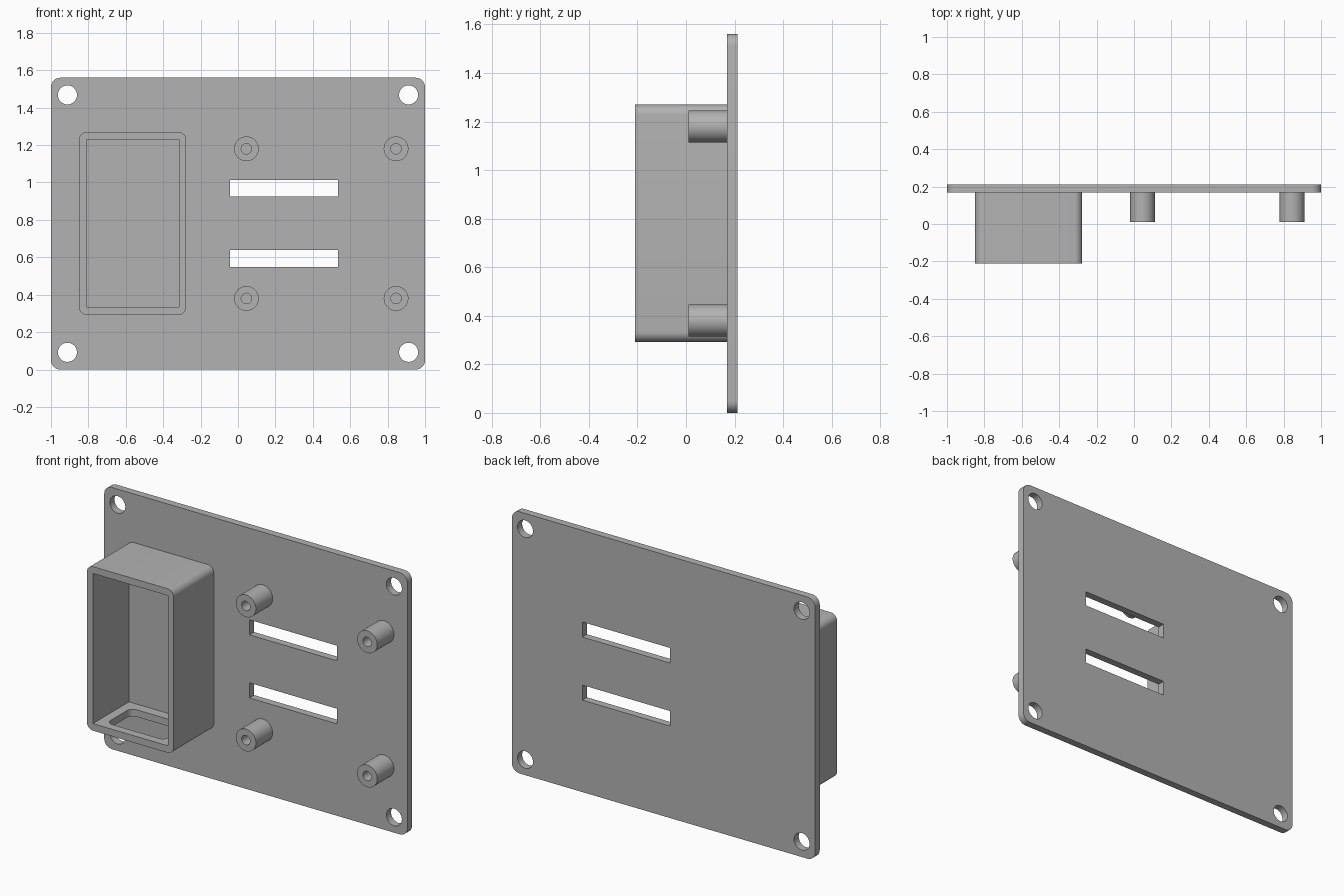
import bpy, bmesh, math

if "Cube" in bpy.data.objects:
    bpy.data.objects.remove(bpy.data.objects["Cube"])

FRONT, PLATE, BACK = -0.21, 0.168, 0.212   # depth of box rim, plate face, plate back

grey = bpy.data.materials.new("grey plastic")
grey.diffuse_color = (0.45, 0.45, 0.45, 1)
grey.use_nodes = True
grey.node_tree.nodes["Principled BSDF"].inputs["Base Color"].default_value = grey.diffuse_color


def rounded_rect(x0, x1, z0, z1, r=0.0, n=8):
    """Outline in two axes, with optional corner arcs."""
    if r == 0:
        return [(x0, z0), (x1, z0), (x1, z1), (x0, z1)]
    pts = []
    corners = [(x1 - r, z1 - r), (x0 + r, z1 - r), (x0 + r, z0 + r), (x1 - r, z0 + r)]
    for k, (cx, cz) in enumerate(corners):
        for i in range(n + 1):
            a = math.pi / 2 * (k + i / n)
            pts.append((cx + r * math.cos(a), cz + r * math.sin(a)))
    return pts


def circle(cx, cz, r, n=40):
    return [(cx + r * math.cos(2 * math.pi * i / n), cz + r * math.sin(2 * math.pi * i / n))
            for i in range(n)]


def prism(name, outline, lo, hi, axis="y"):
    """Extrude an outline along y (outline in x, z) or along z (outline in x, y)."""
    bm = bmesh.new()
    place = (lambda p, d: (p[0], d, p[1])) if axis == "y" else (lambda p, d: (p[0], p[1], d))
    a = [bm.verts.new(place(p, lo)) for p in outline]
    b = [bm.verts.new(place(p, hi)) for p in outline]
    bm.faces.new(a)
    bm.faces.new(b)
    for i in range(len(a)):
        j = (i + 1) % len(a)
        bm.faces.new((a[i], a[j], b[j], b[i]))
    bmesh.ops.recalc_face_normals(bm, faces=bm.faces)
    mesh = bpy.data.meshes.new(name)
    bm.to_mesh(mesh)
    bm.free()
    mesh.materials.append(grey)
    ob = bpy.data.objects.new(name, mesh)
    bpy.context.collection.objects.link(ob)
    return ob


def finish(ob, cutters=()):
    """Cut the openings, then smooth the rounded sides."""
    bpy.ops.object.select_all(action="DESELECT")
    bpy.context.view_layer.objects.active = ob
    ob.select_set(True)
    for c in cutters:
        c.hide_render = True
        mod = ob.modifiers.new("opening", "BOOLEAN")
        mod.operation, mod.solver, mod.object = "DIFFERENCE", "EXACT", c
        bpy.ops.object.modifier_apply(modifier=mod.name)
        bpy.data.objects.remove(c)
    bpy.ops.object.shade_smooth_by_angle(angle=math.radians(30))


# Mounting plate with corner holes and two vent slots
plate = prism("mounting_plate", rounded_rect(-1, 1, 0, 1.56, 0.05), PLATE, BACK)
cuts = [prism("hole_cutter", circle(x, z, 0.051), 0.1, 0.3)
        for x in (-0.912, 0.912) for z in (0.092, 1.468)]
cuts += [prism("slot_cutter", rounded_rect(-0.042, 0.535, z, z + 0.09), 0.1, 0.3)
         for z in (0.548, 0.924)]
finish(plate, cuts)

# Open-fronted box with a rounded socket opening in its bottom wall
box = prism("socket_box", rounded_rect(-0.85, -0.277, 0.292, 1.27, 0.042), FRONT, PLATE)
pocket = prism("pocket_cutter", rounded_rect(-0.81, -0.316, 0.334, 1.229), -0.4, 0.13)
opening = prism("opening_cutter", rounded_rect(-0.755, -0.371, -0.16, 0.07, 0.04), 0.2, 0.4, "z")
finish(box, [pocket, opening])

# Four tubular standoffs
for x in (0.045, 0.845):
    for z in (0.38, 1.18):
        post = prism("standoff", circle(x, z, 0.066), 0.01, PLATE)
        finish(post, [prism("bore_cutter", circle(x, z, 0.028), -0.1, PLATE - 0.005)])
